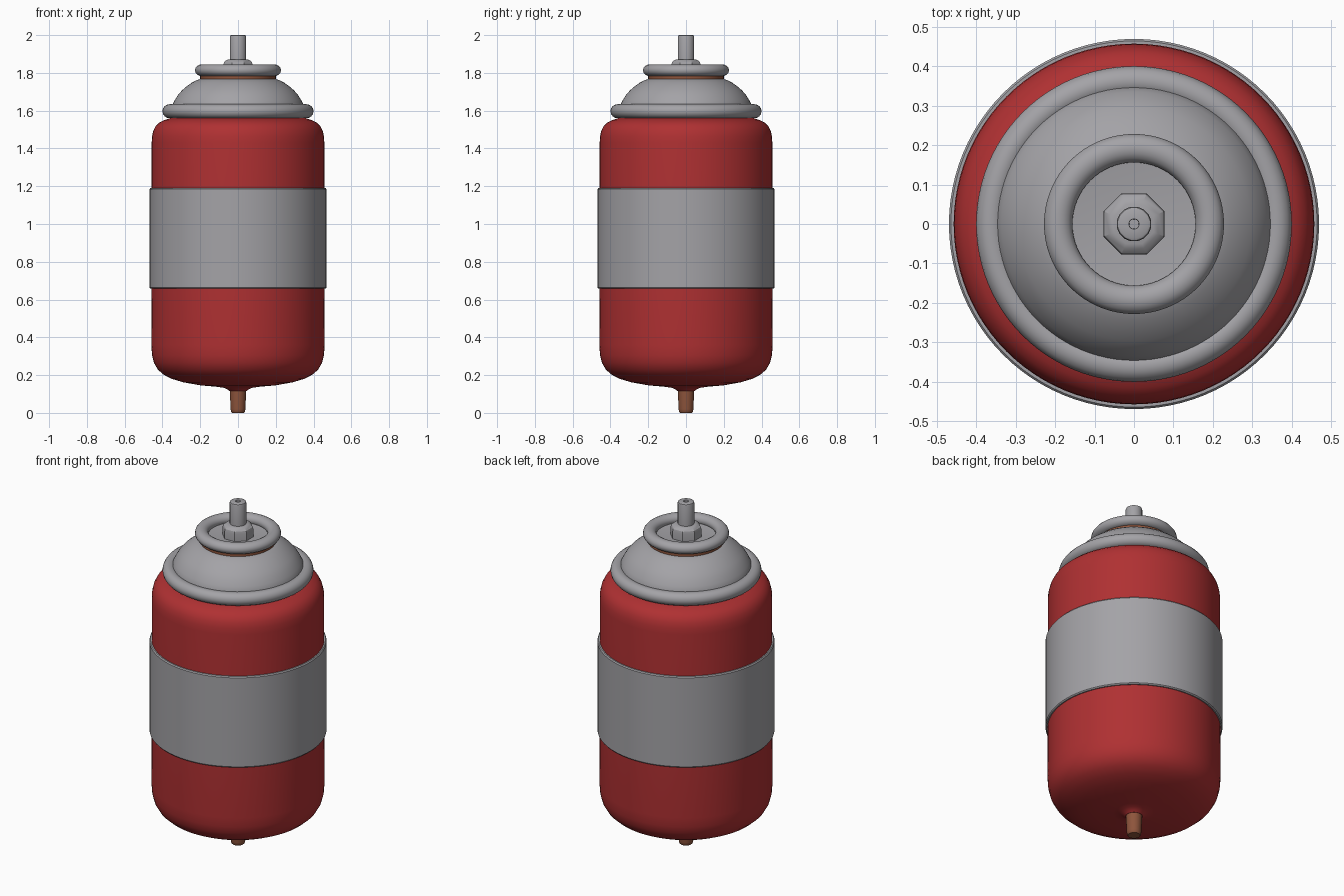
import bpy, bmesh, math

if "Cube" in bpy.data.objects:
    bpy.data.objects.remove(bpy.data.objects["Cube"])


def material(name, rgb):
    m = bpy.data.materials.new(name)
    m.diffuse_color = (*rgb, 1)
    m.use_nodes = True
    m.node_tree.nodes["Principled BSDF"].inputs["Base Color"].default_value = m.diffuse_color
    return m


RED = material("red paint", (0.43, 0.03, 0.032))
GREY = material("grey metal", (0.37, 0.365, 0.385))
BROWN = material("copper brown", (0.27, 0.09, 0.045))


def lathe(name, profile, mat, sides=96, angle=35, turn=0.0, closed=False):
    """Spin (radius, z) points round the z axis; radius 0 makes a pole."""
    bm = bmesh.new()
    rings = []
    for r, z in profile:
        if r == 0:
            rings.append([bm.verts.new((0, 0, z))] * sides)
        else:
            rings.append([bm.verts.new((r * math.cos(turn + math.tau * i / sides),
                                        r * math.sin(turn + math.tau * i / sides), z))
                          for i in range(sides)])
    pairs = list(zip(rings, rings[1:]))
    if closed:
        pairs.append((rings[-1], rings[0]))
    for a, b in pairs:
        for i in range(sides):
            j = (i + 1) % sides
            bm.faces.new(list(dict.fromkeys((a[i], a[j], b[j], b[i]))))
    bmesh.ops.recalc_face_normals(bm, faces=bm.faces)
    me = bpy.data.meshes.new(name)
    bm.to_mesh(me)
    bm.free()
    me.materials.append(mat)
    ob = bpy.data.objects.new(name, me)
    bpy.context.collection.objects.link(ob)
    bpy.ops.object.select_all(action='DESELECT')
    ob.select_set(True)
    bpy.context.view_layer.objects.active = ob
    bpy.ops.object.shade_smooth_by_angle(angle=math.radians(angle))
    return ob


def oval(r, z, rr, rz, n=16):
    """Oval cross-section for a rolled rim."""
    return [(r + rr * math.cos(math.tau * i / n), z + rz * math.sin(math.tau * i / n))
            for i in range(n)]


# Can body with rounded base and shoulder
lathe("can_body", [(0, .115), (.045, .116), (.055, .124), (.075, .133), (.11, .138),
                   (.2, .146), (.29, .162), (.35, .18), (.395, .203), (.425, .23),
                   (.445, .265), (.455, .305), (.459, .36), (.457, .8), (.457, 1.43),
                   (.455, 1.465), (.448, 1.495), (.435, 1.52), (.415, 1.538),
                   (.39, 1.55), (.36, 1.56), (0, 1.565)], RED)

# Label band round the middle
lathe("label_band", [(.45, .658), (.464, .658), (.469, .664), (.469, 1.184),
                     (.464, 1.19), (.45, 1.19)], GREY, closed=True)

# Shoulder rim and dome
lathe("shoulder_rim", oval(.362, 1.597, .038, .037), GREY, closed=True)
lathe("dome", [(.35, 1.6), (.345, 1.635), (.335, 1.655), (.318, 1.683), (.296, 1.708),
               (.27, 1.73), (.245, 1.748), (.22, 1.761), (.2, 1.768), (0, 1.77)], GREY)

# Brown seal, rolled cup ring and cup floor
lathe("neck_seal", [(0, 1.755), (.2, 1.755), (.2, 1.795), (0, 1.795)], BROWN)
lathe("cup_ring", oval(.192, 1.814, .036, .031), GREY, closed=True)
lathe("cup_floor", [(0, 1.785), (.185, 1.785), (.165, 1.803), (.15, 1.8), (0, 1.8)], GREY)

# Octagonal valve collar
lathe("valve_collar", [(0, 1.79), (.084, 1.79), (.084, 1.842), (.08, 1.856),
                       (.066, 1.868), (.054, 1.872), (0, 1.872)],
      GREY, 8, 30, math.pi / 8)

# Hollow spray stem
lathe("spray_stem", [(0, 1.86), (.0445, 1.86), (.0445, 1.99), (.042, 1.997), (.036, 2.0),
                     (.013, 2.0), (.012, 1.95), (0, 1.95)], GREY, 16, 40, math.pi / 16)

# Dip tube under the can
lathe("bottom_tube", [(0, 0), (.032, 0), (.037, .006), (.039, .02), (.044, .13),
                      (0, .14)], BROWN, 24)
